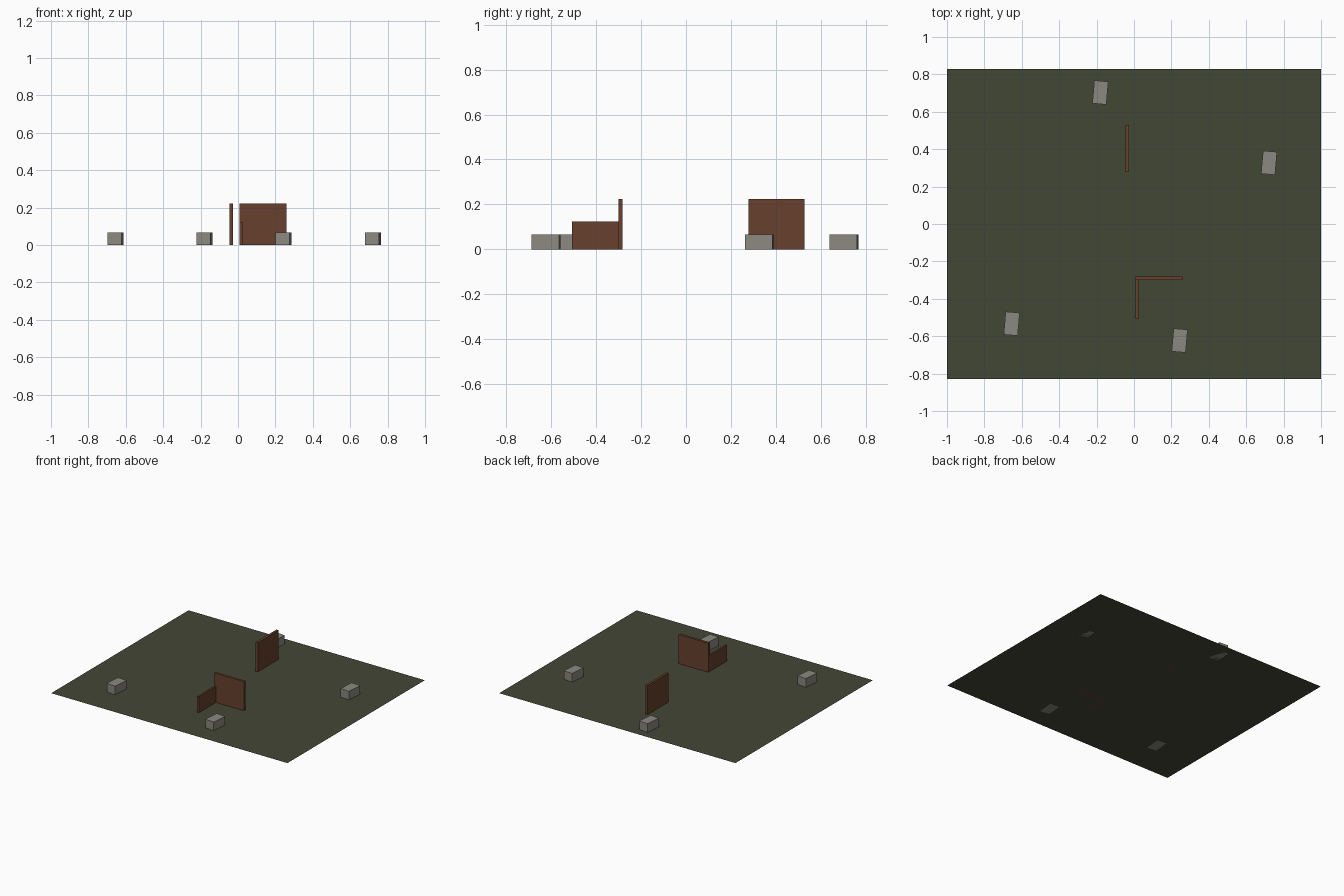
import bpy, math

if "Cube" in bpy.data.objects:
    bpy.data.objects.remove(bpy.data.objects["Cube"])


def material(name, rgb):
    m = bpy.data.materials.new(name)
    m.diffuse_color = (*rgb, 1)
    m.use_nodes = True
    m.node_tree.nodes["Principled BSDF"].inputs["Base Color"].default_value = m.diffuse_color
    return m


GREEN = material("mossy green", (0.055, 0.063, 0.036))
RUST = material("rusty brown", (0.135, 0.053, 0.027))
GREY = material("stone grey", (0.26, 0.25, 0.22))


def box(name, size, centre, mat, turn=0.0):
    """Box standing on the ground, turned about z by degrees."""
    bpy.ops.mesh.primitive_cube_add(size=1, location=(centre[0], centre[1], size[2] / 2))
    o = bpy.context.object
    o.name = name
    o.scale = size
    o.rotation_euler.z = math.radians(turn)
    bpy.ops.object.transform_apply(location=False, rotation=False, scale=True)
    o.data.materials.append(mat)
    return o


# ground sheet
bpy.ops.mesh.primitive_plane_add(size=1)
ground = bpy.context.object
ground.name = "ground"
ground.scale = (2, 1.66, 1)
bpy.ops.object.transform_apply(scale=True)
ground.data.materials.append(GREEN)

# standing wall pieces
box("back_wall", (0.018, 0.25, 0.223), (-0.036, 0.403), RUST)
box("front_wall", (0.25, 0.018, 0.223), (0.134, -0.291), RUST)
box("low_side_wall", (0.014, 0.212, 0.123), (0.016, -0.401), RUST)

# scattered stone blocks
for i, spot in enumerate([(-0.18, 0.703), (0.722, 0.327), (-0.654, -0.533), (0.244, -0.623)]):
    box(f"stone_block_{i + 1}", (0.075, 0.123, 0.066), spot, GREY, -5)
